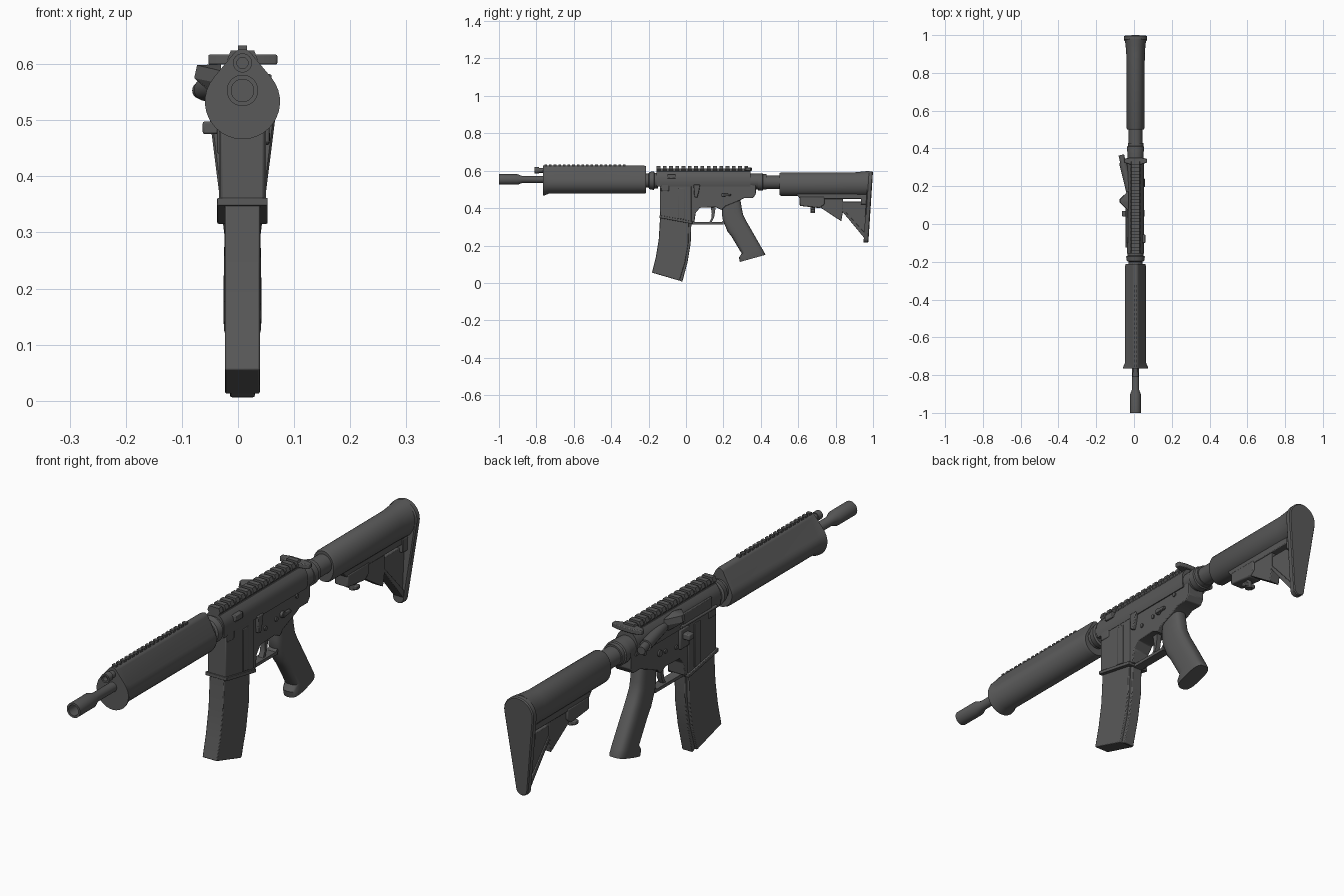
import bpy, bmesh, math
from mathutils import Vector

CX = 0.008  # centre line of the body
mat = bpy.data.materials.new("dark_grey")
mat.diffuse_color = (0.1, 0.1, 0.1, 1)


def finish(name, bm, bevel=0, seg=2):
    bmesh.ops.remove_doubles(bm, verts=bm.verts, dist=1e-5)
    bmesh.ops.recalc_face_normals(bm, faces=bm.faces)
    me = bpy.data.meshes.new(name)
    bm.to_mesh(me)
    bm.free()
    me.materials.append(mat)
    ob = bpy.data.objects.new(name, me)
    bpy.context.collection.objects.link(ob)
    if bevel:
        m = ob.modifiers.new("bevel", 'BEVEL')
        m.width, m.segments, m.limit_method = bevel, seg, 'ANGLE'
    return ob


def loft(name, rings, bevel=0):
    """Skin equal-length rings of points and cap both ends."""
    bm = bmesh.new()
    vs = [[bm.verts.new(p) for p in r] for r in rings]
    n = len(vs[0])
    for a, b in zip(vs, vs[1:]):
        for i in range(n):
            j = (i + 1) % n
            bm.faces.new((a[i], a[j], b[j], b[i]))
    bm.faces.new(vs[0])
    bm.faces.new(vs[-1])
    return finish(name, bm, bevel)


def plate(name, pts, half, bevel=0, cx=CX):
    """Side profile of (y, z) points extruded across x."""
    return loft(name, [[(cx + s * half, y, z) for y, z in pts] for s in (-1, 1)], bevel)


def box(name, x0, x1, y0, y1, z0, z1, bevel=0):
    return plate(name, [(y0, z0), (y1, z0), (y1, z1), (y0, z1)], (x1 - x0) / 2, bevel, (x0 + x1) / 2)


def lathe(name, pts, z, n=32):
    """Turned part along y from (y, radius) points."""
    return loft(name, [[(CX + r * math.cos(2 * math.pi * i / n), y, z + r * math.sin(2 * math.pi * i / n))
                        for i in range(n)] for y, r in pts])


def rod(name, a, b, r, n=20):
    a, b = Vector(a), Vector(b)
    q = (b - a).to_track_quat('Z', 'Y')
    return loft(name, [[p + q @ Vector((r * math.cos(2 * math.pi * i / n), r * math.sin(2 * math.pi * i / n), 0))
                        for i in range(n)] for p in (a, b)])


def teardrop(y, r, zc, r2, z2, n=24, tilt=0):
    """Two-radius rounded section: large arc at zc, small arc at z2."""
    d = 1 if z2 > zc else -1
    t = math.asin((r - r2) / abs(z2 - zc))
    pts = []
    for i in range(n + 1):
        a = t + (math.pi - 2 * t) * i / n
        pts.append((CX + r2 * math.cos(a), z2 + d * r2 * math.sin(a)))
    for i in range(n + 1):
        a = math.pi - t + (math.pi + 2 * t) * i / n
        pts.append((CX + r * math.cos(a), zc + d * r * math.sin(a)))
    return [(x, y + tilt * (z - 0.6), z) for x, z in pts]


# Barrel, muzzle and gas tube
lathe("barrel", [(-0.95, 0.004), (-0.95, 0.02), (-1, 0.02), (-1, 0.028), (-0.9, 0.028),
                 (-0.875, 0.018), (-0.7, 0.018)], 0.553)
lathe("gas_tube", [(-0.79, 0.003), (-0.79, 0.01), (-0.81, 0.01), (-0.81, 0.017), (-0.785, 0.017),
                   (-0.785, 0.013), (-0.72, 0.013)], 0.602)

# Handguard with flared front lip
loft("handguard", [teardrop(y, r, 0.533, r2, 0.608) for y, r, r2 in
                   ((-0.765, 0.067, 0.019), (-0.758, 0.066, 0.019), (-0.735, 0.056, 0.019),
                    (-0.225, 0.056, 0.019), (-0.213, 0.052, 0.017))])
for i in range(18):
    y = -0.757 + i * 0.0247
    box("handguard_tooth", CX - 0.008, CX + 0.008, y, y + 0.014, 0.62, 0.633)
lathe("handguard_ring", [(-0.215, 0.038), (-0.2, 0.038), (-0.195, 0.046), (-0.172, 0.05),
                         (-0.168, 0.042), (-0.15, 0.042)], 0.547)

# Upper receiver
sec = [(0.04, 0.515), (0.044, 0.53), (0.044, 0.565), (0.036, 0.583), (0.024, 0.597)]
loft("upper_receiver", [[(CX + x, y, z) for x, z in sec] + [(CX - x, y, z) for x, z in sec[::-1]]
                        for y in (-0.157, 0.345)])

# Top rail with teeth
box("rail_base", CX - 0.02, CX + 0.02, -0.157, 0.335, 0.59, 0.612)
for i in range(15):
    y = -0.157 + i * 0.0335
    loft("rail_tooth", [[(CX + x, yy, z) for x, z in ((-0.02, 0.598), (-0.027, 0.608), (-0.021, 0.624),
                         (0.021, 0.624), (0.027, 0.608), (0.02, 0.598))] for yy in (y, y + 0.02)])

# Charging handle
loft("charging_handle", [[(x, y, z) for x, y in ((-0.053, 0.325), (-0.053, 0.345), (-0.02, 0.352), (0.036, 0.352),
                          (0.07, 0.345), (0.07, 0.325), (0.036, 0.315), (-0.02, 0.315))] for z in (0.599, 0.617)], 0.003)
box("charging_handle_neck", CX - 0.016, CX + 0.016, 0.3, 0.345, 0.58, 0.605)

# Ejection port cover, hinge, deflector and forward assist
box("ejection_cover", CX - 0.049, CX - 0.04, -0.1, 0.075, 0.533, 0.573, 0.002)
rod("cover_hinge", (CX - 0.047, -0.125, 0.528), (CX - 0.047, 0.085, 0.528), 0.006)
loft("case_deflector", [[(-0.03, 0.07, z - 0.01), (x, 0.115, z), (x, 0.13, z), (-0.03, 0.175, z - 0.01)]
                        for x, z in ((-0.05, 0.55), (-0.078, 0.575), (-0.073, 0.598), (-0.03, 0.6))])
rod("forward_assist", (-0.02, 0.17, 0.558), (-0.058, 0.325, 0.555), 0.021)
rod("forward_assist_button", (-0.058, 0.325, 0.555), (-0.067, 0.365, 0.553), 0.015)

# Lower receiver
plate("lower_receiver", [(-0.0, 0.525), (-0.0, 0.34), (0.03, 0.325), (0.045, 0.325), (0.052, 0.375), (0.075, 0.402),
                         (0.16, 0.405), (0.19, 0.39), (0.21, 0.41), (0.285, 0.44), (0.31, 0.453),
                         (0.358, 0.453), (0.373, 0.475), (0.373, 0.555), (0.34, 0.555), (0.33, 0.525)], 0.036, 0.003)
lathe("receiver_rear_ring", [(0.33, 0.04), (0.375, 0.043), (0.385, 0.043)], 0.543)

# Magazine well with flared rim
plate("magazine_well", [(-0.14, 0.52), (-0.14, 0.35), (0.03, 0.32), (0.03, 0.52)], 0.039, 0.004)
plate("magazine_well_rim", [(-0.143, 0.362), (-0.143, 0.348), (0.034, 0.315), (0.034, 0.329)], 0.045, 0.002)
plate("well_panel", [(-0.04, 0.505), (-0.04, 0.345), (-0.005, 0.338), (-0.005, 0.505)], 0.042, 0.002)
box("front_lug", CX - 0.042, CX + 0.042, -0.135, -0.09, 0.49, 0.53, 0.005)
box("side_block", CX + 0.03, CX + 0.052, -0.1, -0.055, 0.558, 0.582, 0.003)

# Curved magazine with spine rib and base
plate("magazine", [(-0.138, 0.36), (-0.146, 0.23), (-0.162, 0.135), (-0.182, 0.055), (-0.035, 0.012),
                   (-0.005, 0.11), (0.012, 0.21), (0.016, 0.34)], 0.031, 0.003)
plate("magazine_spine", [(-0.03, 0.34), (-0.05, 0.02), (-0.02, 0.005), (0.008, 0.11), (0.025, 0.21), (0.029, 0.33)], 0.022, 0.003)

# Trigger and guard
plate("trigger_guard", [(0.03, 0.328), (0.03, 0.313), (0.2, 0.313), (0.205, 0.34), (0.19, 0.325), (0.05, 0.325)], 0.018)
plate("trigger", [(0.13, 0.42), (0.138, 0.37), (0.135, 0.345), (0.125, 0.325), (0.137, 0.325),
                  (0.15, 0.35), (0.155, 0.38), (0.16, 0.42)], 0.01)

# Pistol grip lofted from rounded sections
rings = []
for yf, zf, yb, zb, w in ((0.195, 0.41, 0.29, 0.45, 0.03), (0.192, 0.365, 0.3, 0.39, 0.031), (0.198, 0.33, 0.306, 0.363, 0.031),
                          (0.212, 0.3, 0.325, 0.325, 0.032), (0.222, 0.275, 0.34, 0.3, 0.032), (0.242, 0.25, 0.357, 0.27, 0.033),
                          (0.298, 0.157, 0.41, 0.178, 0.034), (0.283, 0.136, 0.423, 0.156, 0.034), (0.288, 0.112, 0.424, 0.15, 0.033)):
    ring = []
    for i in range(28):
        a = 2 * math.pi * i / 28
        c, s = (math.copysign(abs(f(a)) ** 0.65, f(a)) for f in (math.cos, math.sin))
        t = (1 + c) / 2
        ring.append((CX + w * s, yf + (yb - yf) * t, zf + (zb - zf) * t))
    rings.append(ring)
loft("pistol_grip", rings)

# Small controls: pins, selector, bolt catch, magazine release
for y, z in ((-0.12, 0.505), (0.1, 0.455), (0.165, 0.465), (0.29, 0.505)):
    rod("receiver_pin", (CX - 0.041, y, z), (CX + 0.041, y, z), 0.008)
rod("selector_hub", (CX - 0.042, 0.2, 0.47), (CX + 0.046, 0.2, 0.47), 0.012)
plate("selector_lever", [(0.195, 0.478), (0.195, 0.462), (0.24, 0.466), (0.24, 0.476)], 0.006, 0.002, CX + 0.043)
plate("bolt_catch", [(0.04, 0.525), (0.075, 0.525), (0.07, 0.49), (0.06, 0.455), (0.045, 0.46)], 0.008, 0.003, CX + 0.04)
box("magazine_release_frame", CX - 0.045, CX - 0.03, 0.03, 0.085, 0.44, 0.515, 0.004)
box("magazine_release", -0.063, -0.03, 0.04, 0.07, 0.475, 0.498, 0.004)

# Buffer tube and lock ring
lathe("buffer_tube", [(0.36, 0.036), (0.6, 0.036)], 0.538)
lathe("lock_ring", [(0.385, 0.046), (0.41, 0.046), (0.413, 0.041), (0.43, 0.041)], 0.54)

# Stock body
rings = []
for y, w, h, zc in ((0.5, 0.044, 0.058, 0.528), (0.508, 0.048, 0.062, 0.528), (0.9, 0.049, 0.063, 0.528),
                    (0.95, 0.053, 0.066, 0.53), (0.98, 0.058, 0.068, 0.531)):
    rings.append([(CX + w * math.cos(2 * math.pi * i / 36), y, zc + h * math.sin(2 * math.pi * i / 36))
                  for i in range(36)])
loft("stock_body", rings)

# Stock underside: adjuster block, web and fin around the slot
plate("stock_web", [(0.58, 0.485), (0.61, 0.45), (0.98, 0.45), (0.98, 0.485)], 0.026, 0.003)
plate("stock_front_brace", [(0.61, 0.47), (0.72, 0.402), (0.83, 0.33), (0.84, 0.385), (0.84, 0.47)], 0.022, 0.003)
plate("adjuster_block", [(0.608, 0.46), (0.608, 0.412), (0.715, 0.4), (0.74, 0.42), (0.74, 0.46)], 0.028, 0.005)
rod("adjuster_pin", (CX, 0.678, 0.41), (CX, 0.678, 0.374), 0.013)
box("adjuster_pin_bar", CX - 0.024, CX + 0.024, 0.667, 0.689, 0.378, 0.394, 0.003)
plate("stock_fin", [(0.83, 0.435), (0.83, 0.388), (0.965, 0.228), (0.985, 0.435)], 0.017, 0.002)
plate("stock_fin_edge", [(0.835, 0.4), (0.835, 0.383), (0.968, 0.222), (0.972, 0.25)], 0.022, 0.002)
plate("stock_rear_post", [(0.935, 0.47), (0.935, 0.42), (0.98, 0.42), (0.98, 0.47)], 0.03, 0.002)

# Butt plate, slightly tilted
loft("butt_plate", [teardrop(y, r, 0.535, r2, 0.24, tilt=0.065) for y, r, r2 in
                    ((0.974, 0.058, 0.022), (0.979, 0.062, 0.025), (0.996, 0.062, 0.025), (1.0, 0.058, 0.022))])

# Smooth round surfaces, keep edges sharp
bpy.ops.object.select_all(action='SELECT')
bpy.context.view_layer.objects.active = bpy.context.selected_objects[0]
bpy.ops.object.shade_smooth_by_angle(angle=math.radians(30))
